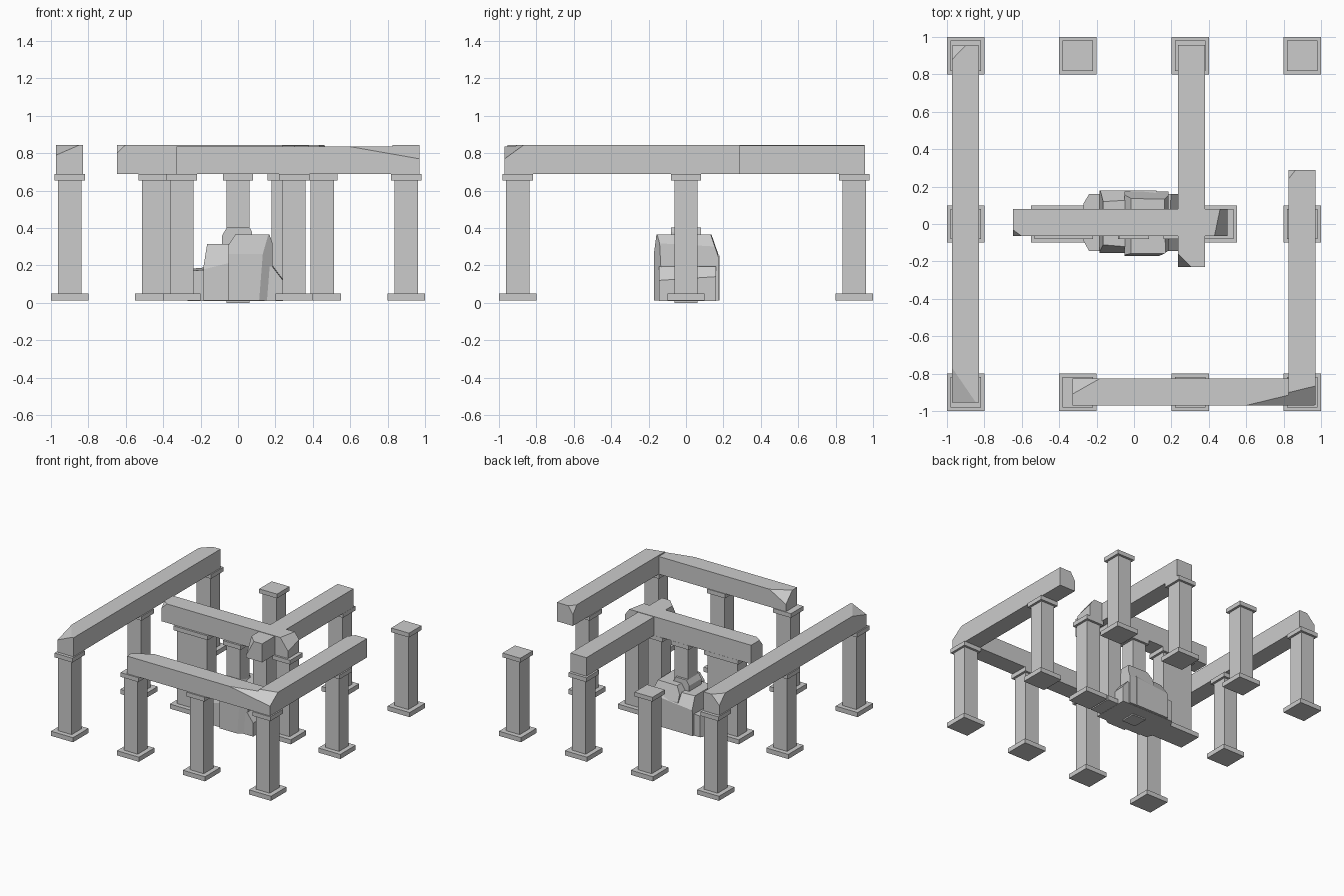
import bpy, bmesh
from mathutils import Vector


def chipped_box(name, lo, hi, chips=()):
    """Box from lo to hi; each chip is a plane through 3 points that slices a corner off."""
    lo, hi = Vector(lo), Vector(hi)
    mid, size = (lo + hi) / 2, hi - lo
    bm = bmesh.new()
    bmesh.ops.create_cube(bm, size=1)
    for v in bm.verts:
        v.co = Vector([v.co[i] * size[i] for i in range(3)]) + mid
    for a, b, c in chips:
        a, b, c = Vector(a), Vector(b), Vector(c)
        n = (b - a).cross(c - a).normalized()
        if n.dot(a - mid) < 0:
            n = -n
        cut = bmesh.ops.bisect_plane(bm, geom=bm.verts[:] + bm.edges[:] + bm.faces[:],
                                     plane_co=a, plane_no=n, clear_outer=True)
        edges = [e for e in cut['geom_cut'] if isinstance(e, bmesh.types.BMEdge)]
        if edges:
            bmesh.ops.contextual_create(bm, geom=edges)
    bmesh.ops.recalc_face_normals(bm, faces=bm.faces[:])
    me = bpy.data.meshes.new(name)
    bm.to_mesh(me)
    bm.free()
    ob = bpy.data.objects.new(name, me)
    bpy.context.collection.objects.link(ob)
    return ob


def column(name, x, y, half_x=0.062, base=True):
    """Square pillar with a foot plate and a cap plate."""
    def slab(part, grow, z0, z1):
        chipped_box(f"{name}_{part}", (x - half_x - grow, y - 0.062 - grow, z0),
                    (x + half_x + grow, y + 0.062 + grow, z1))
    slab("shaft", 0, 0.045 if base else 0.0, 0.66)
    slab("cap", 0.019, 0.655, 0.69)
    if base:
        slab("base", 0.038, 0.012, 0.05)


# Outer ring of columns
for row, y in (("front", -0.9), ("back", 0.9)):
    for i, x in enumerate((-0.9, -0.3, 0.3, 0.9)):
        column(f"{row}_column_{i}", x, y)
for side, x in (("left", -0.9), ("right", 0.9)):
    column(f"{side}_column", x, 0)

# Inner columns: wide pier on the left, a pair on the right, one in the rubble
column("inner_left_pier", -0.375, 0, half_x=0.137)
column("inner_right_column", 0.45, 0)
column("inner_cross_column", 0.24, 0)
column("centre_column", 0, 0, base=False)

# Broken lintel beams
Z0, Z1 = 0.69, 0.845
chipped_box("left_beam", (-0.972, -0.955, Z0), (-0.828, 0.955, Z1), [
    ((-0.972, -0.77, Z1), (-0.845, -0.955, Z1), (-0.972, -0.955, 0.79)),
    ((-0.972, 0.88, Z1), (-0.9, 0.955, Z1), (-0.972, 0.955, 0.77))])
corner_chip = ((0.6, -0.97, 0.835), (0.97, -0.88, 0.835), (0.97, -0.97, 0.77))
chipped_box("front_beam", (-0.33, -0.97, Z0), (0.965, -0.825, 0.835), [
    corner_chip,
    ((-0.33, -0.91, 0.835), (-0.18, -0.825, 0.835), (-0.33, -0.825, 0.75))])
chipped_box("right_beam", (0.825, -0.968, Z0), (0.97, 0.29, Z1), [
    corner_chip,
    ((0.825, 0.24, Z1), (0.865, 0.29, Z1), (0.825, 0.29, 0.78))])
chipped_box("centre_long_beam", (-0.648, -0.065, Z0), (0.5, 0.08, Z1), [
    ((-0.648, -0.03, Z1), (-0.6, -0.065, Z1), (-0.648, -0.065, 0.80)),
    ((0.43, -0.065, Z1), (0.46, 0.08, Z1), (0.5, -0.065, 0.75))])
chipped_box("centre_cross_beam", (0.235, -0.23, Z0), (0.38, 0.958, Z1 - 0.003), [
    ((0.235, -0.16, 0.842), (0.305, -0.23, 0.842), (0.235, -0.23, 0.71))])

# Pile of broken rock around the centre column
chipped_box("low_rock", (-0.27, -0.145, 0.01), (0.24, 0.16, 0.195), [
    ((-0.24, -0.145, 0.02), (-0.27, -0.09, 0.02), (-0.24, -0.145, 0.19)),
    ((-0.24, 0.16, 0.02), (-0.27, 0.11, 0.02), (-0.24, 0.16, 0.19)),
    ((0.24, -0.145, 0.12), (0.24, 0.16, 0.14), (0.19, 0, 0.195)),
    ((-0.27, 0, 0.175), (-0.2, -0.145, 0.175), (-0.1, 0.16, 0.195))])
chipped_box("middle_rock", (-0.185, -0.155, 0.012), (0.12, 0.178, 0.315), [
    ((-0.185, -0.1, 0.19), (-0.185, 0.1, 0.19), (-0.165, 0, 0.315)),
    ((-0.1, 0.178, 0.23), (0.1, 0.178, 0.25), (0, 0.13, 0.315)),
    ((-0.1, -0.155, 0.2), (0.1, -0.155, 0.25), (0, -0.125, 0.315))])
chipped_box("tall_rock", (-0.05, -0.172, 0.012), (0.185, 0.175, 0.365), [
    ((-0.05, -0.1, 0.31), (-0.05, 0.1, 0.31), (-0.015, 0, 0.365)),
    ((0.0, 0.175, 0.25), (0.18, 0.175, 0.24), (0.05, 0.135, 0.365)),
    ((0.0, -0.172, 0.26), (0.18, -0.172, 0.26), (0.05, -0.158, 0.365)),
    ((0.185, -0.172, 0.32), (0.185, 0.175, 0.30), (0.165, 0, 0.365)),
    ((0.185, -0.13, 0.1), (0.12, -0.172, 0.1), (0.185, -0.14, 0.3))])
chipped_box("top_rock", (-0.085, -0.08, 0.29), (0.075, 0.08, 0.402), [
    ((-0.085, -0.08, 0.36), (-0.085, 0.08, 0.36), (-0.06, 0, 0.402)),
    ((0.075, -0.08, 0.38), (0.05, 0.08, 0.38), (0.05, 0, 0.402))])
